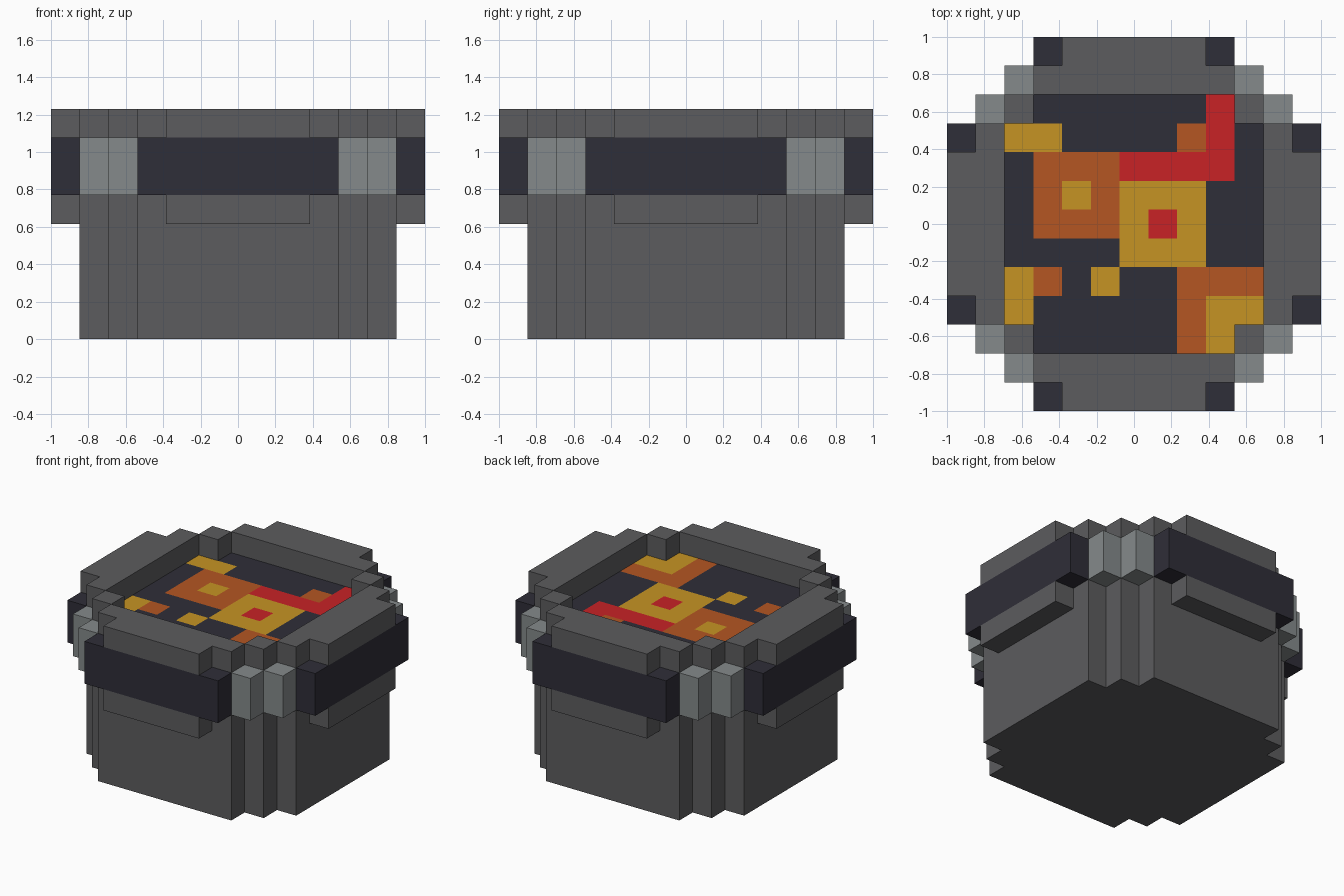
import bpy
import bmesh

cube = bpy.data.objects.get("Cube")
if cube:
    bpy.data.objects.remove(cube, do_unlink=True)

U = 2 / 13  # one block


def material(name, srgb):
    rgb = [((c / 255 + 0.055) / 1.055) ** 2.4 for c in srgb]
    m = bpy.data.materials.new(name)
    m.use_nodes = True
    m.diffuse_color = (*rgb, 1)
    m.node_tree.nodes["Principled BSDF"].inputs["Base Color"].default_value = (*rgb, 1)
    return m


STONE = material("dark grey stone", (92, 92, 94))
METAL = material("light grey metal", (133, 138, 139))
IRON = material("blue black iron", (47, 46, 56))
RED = material("lava red", (200, 34, 38))
ORANGE = material("lava orange", (181, 86, 34))
YELLOW = material("lava yellow", (198, 148, 36))


def turn(p, k):
    """Rotate a plan point by k quarter turns."""
    for _ in range(k):
        p = (-p[1], p[0])
    return p


def add_object(name, bm, mats):
    mesh = bpy.data.meshes.new(name)
    bm.to_mesh(mesh)
    bm.free()
    for m in mats:
        mesh.materials.append(m)
    ob = bpy.data.objects.new(name, mesh)
    bpy.context.collection.objects.link(ob)


def prism(name, outline, z0, z1, mat, top=True):
    """Extrude an anticlockwise plan outline, measured in blocks."""
    bm = bmesh.new()
    low = [bm.verts.new((x * U, y * U, z0 * U)) for x, y in outline]
    high = [bm.verts.new((x * U, y * U, z1 * U)) for x, y in outline]
    n = len(outline)
    for i in range(n):
        j = (i + 1) % n
        bm.faces.new((low[i], low[j], high[j], high[i]))
    bm.faces.new(low[::-1])
    if top:
        bm.faces.new(high)
    add_object(name, bm, [mat])


def rect(x0, x1, y0, y1):
    return [(x0, y0), (x1, y0), (x1, y1), (x0, y1)]


# Pot body with stepped corners; its open top is closed by the lava and rim
corner = [(5.5, 3.5), (4.5, 3.5), (4.5, 4.5), (3.5, 4.5), (3.5, 5.5)]
prism("pot_body", [turn(p, k) for k in range(4) for p in corner], 0, 7, STONE, top=False)

# Parts repeated on each side: outline, bottom, top, material
rim = [(4.5, -3.5), (5.5, -3.5), (5.5, -2.5), (6.5, -2.5),
       (6.5, 2.5), (5.5, 2.5), (5.5, 3.5), (4.5, 3.5)]
parts = {
    "rim_wall": (rim, 7, 8, STONE),
    "rim_corner": (rect(3.5, 4.5, 3.5, 4.5), 7, 8, STONE),
    "iron_band": (rect(5.5, 6.5, -3.5, 3.5), 5, 7, IRON),
    "lower_ledge": (rect(5.5, 6.5, -2.5, 2.5), 4, 5, STONE),
    "corner_stud_a": (rect(4.5, 5.5, 3.5, 4.5), 5, 7, METAL),
    "corner_stud_b": (rect(3.5, 4.5, 4.5, 5.5), 5, 7, METAL),
}
for k, side in enumerate(("left", "back", "right", "front")):
    for name, (outline, z0, z1, mat) in parts.items():
        prism(f"{side}_{name}", [turn(p, k) for p in outline], z0, z1, mat)

# Lava surface: rows run from back to front, one letter per block
pattern = [
    "_DDDDDDR_",
    "YYDDDDORD",
    "DOOORRRRD",
    "DOYOYYYDD",
    "DOOOYRYDD",
    "DDDDYYYDD",
    "YODYDDOOO",
    "YDDDDDOYY",
    "_DDDDDOY_",
]
bm = bmesh.new()
for r, row in enumerate(pattern):
    for c, letter in enumerate(row):
        if letter != "_":
            x, y = c - 4.5, 3.5 - r
            face = bm.faces.new([bm.verts.new((px * U, py * U, 7 * U))
                                 for px, py in rect(x, x + 1, y, y + 1)])
            face.material_index = "DROY".index(letter)
bmesh.ops.remove_doubles(bm, verts=bm.verts, dist=0.001)
add_object("lava_surface", bm, [IRON, RED, ORANGE, YELLOW])
